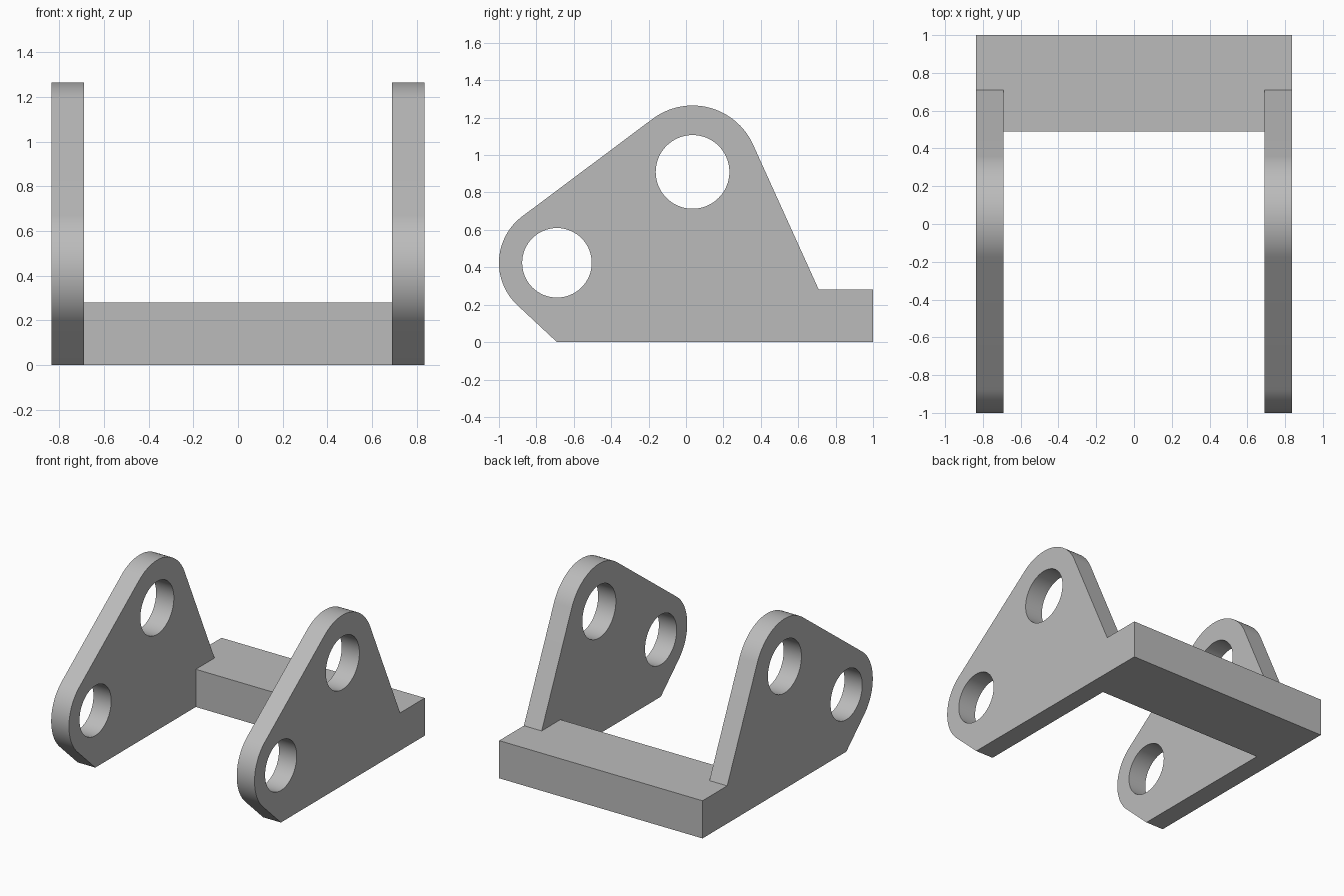
import bpy
import bmesh
import math
from mathutils import Vector

if "Cube" in bpy.data.objects:
    bpy.data.objects.remove(bpy.data.objects["Cube"], do_unlink=True)

GREY = (0.5, 0.5, 0.5, 1)
grey = bpy.data.materials.new("plain grey")
grey.use_nodes = True
grey.diffuse_color = GREY
grey.node_tree.nodes["Principled BSDF"].inputs["Base Color"].default_value = GREY

INNER, OUTER = 0.69, 0.836           # side plate thickness range in x
BASE_TOP, BACK, BAR_FRONT = 0.28, 1.0, 0.49
UPPER, UPPER_R, UPPER_HOLE = Vector((0.035, 0.91)), 0.355, 0.197
LOWER, LOWER_R, LOWER_HOLE = Vector((-0.69, 0.424)), 0.31, 0.186
TOE, NOTCH = Vector((-0.69, 0)), Vector((0.71, BASE_TOP))


def prism(bm, outline, x0, x1):
    """Extrude a y-z outline along x."""
    face = bm.faces.new([bm.verts.new((x0, y, z)) for y, z in outline])
    ext = bmesh.ops.extrude_face_region(bm, geom=[face])
    moved = [v for v in ext["geom"] if isinstance(v, bmesh.types.BMVert)]
    bmesh.ops.translate(bm, verts=moved, vec=(x1 - x0, 0, 0))
    bmesh.ops.recalc_face_normals(bm, faces=bm.faces)


def make_object(name, prisms):
    bm = bmesh.new()
    for args in prisms:
        prism(bm, *args)
    mesh = bpy.data.meshes.new(name)
    bm.to_mesh(mesh)
    bm.free()
    mesh.materials.append(grey)
    obj = bpy.data.objects.new(name, mesh)
    bpy.context.collection.objects.link(obj)
    return obj


def arc(centre, radius, start, end, steps):
    angles = [start + (end - start) * i / steps for i in range(steps + 1)]
    return [centre + radius * Vector((math.cos(a), math.sin(a))) for a in angles]


def heading(v):
    return math.atan2(v.y, v.x)


def tangent_angle(centre, radius, point, side):
    """Angle on a circle where the line from an outside point touches it."""
    d = point - centre
    return heading(d) + side * math.acos(radius / d.length)


# Side plate outline: two rounded lobes joined by tangent lines, with a low foot
span = LOWER - UPPER
shared = heading(span) - math.acos((UPPER_R - LOWER_R) / span.length)
shared %= 2 * math.pi
toe_angle = tangent_angle(LOWER, LOWER_R, TOE, -1) % (2 * math.pi)
notch_angle = tangent_angle(UPPER, UPPER_R, NOTCH, 1)
outline = [TOE, Vector((BACK, 0)), Vector((BACK, BASE_TOP)), NOTCH]
outline += arc(UPPER, UPPER_R, notch_angle, shared, 32)
outline += arc(LOWER, LOWER_R, shared, toe_angle, 32)

# Round hole cutter
circles = [arc(c, r, 0, 2 * math.pi, 64)[:-1]
           for c, r in ((UPPER, UPPER_HOLE), (LOWER, LOWER_HOLE))]
cutter = make_object("hole_cutter", [(c, -1, 1) for c in circles])
cutter.hide_render = True

# Side plates
for name, side in (("left_side_plate", 1), ("right_side_plate", -1)):
    plate = make_object(name, [(outline, side * INNER, side * OUTER)])
    cut = plate.modifiers.new("holes", "BOOLEAN")
    cut.operation = "DIFFERENCE"
    cut.solver = "EXACT"
    cut.object = cutter
    bpy.ops.object.select_all(action="DESELECT")
    plate.select_set(True)
    bpy.context.view_layer.objects.active = plate
    bpy.ops.object.modifier_apply(modifier=cut.name)
    bpy.ops.object.shade_smooth_by_angle(angle=math.radians(20))
bpy.data.objects.remove(cutter, do_unlink=True)

# Rear cross bar between the plates
bar = [(BAR_FRONT, 0), (BACK, 0), (BACK, BASE_TOP), (BAR_FRONT, BASE_TOP)]
make_object("cross_bar", [(bar, -INNER, INNER)])
